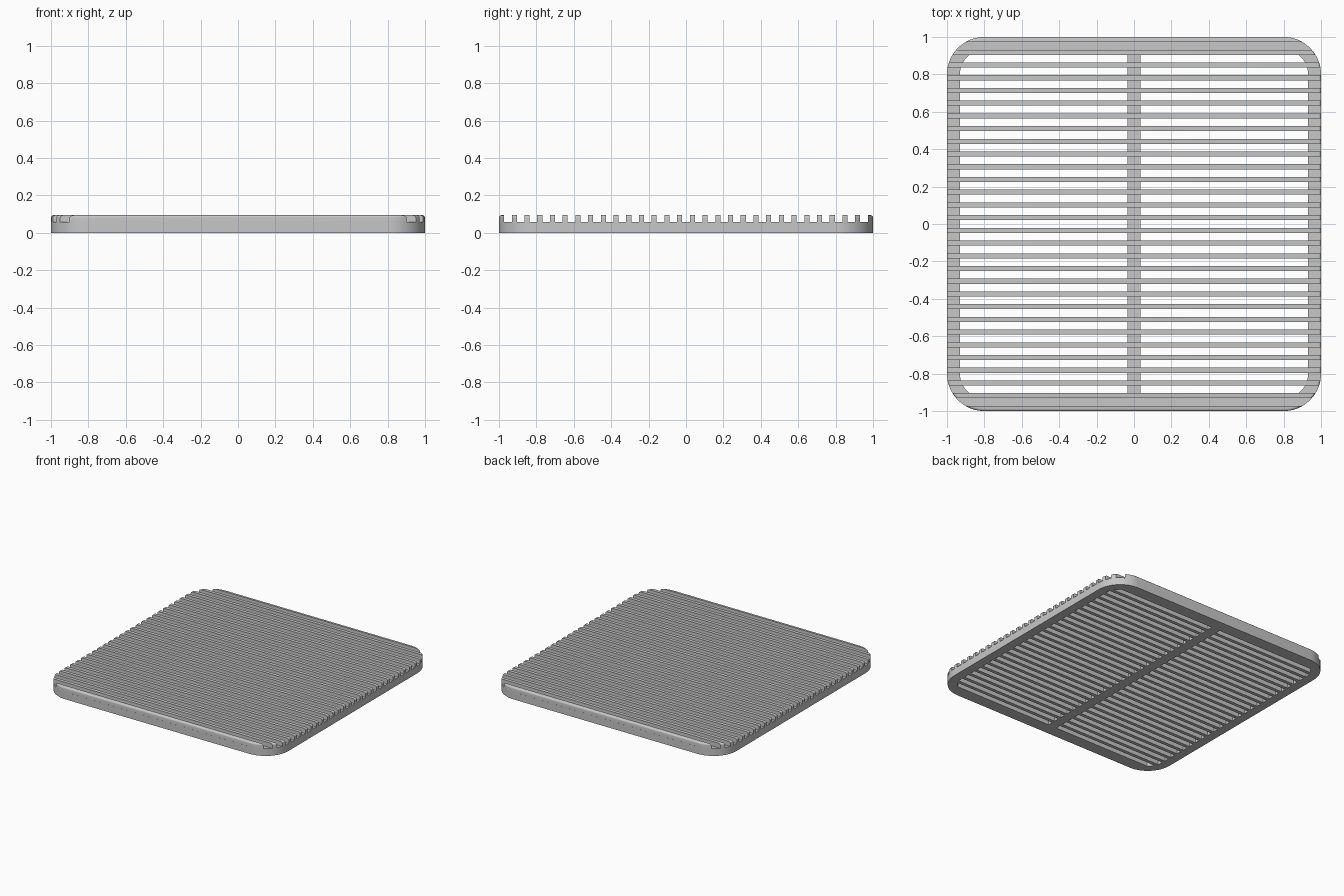
import bpy, bmesh, math
from mathutils import Matrix

if "Cube" in bpy.data.objects:
    bpy.data.objects.remove(bpy.data.objects["Cube"], do_unlink=True)

FRAME_TOP, TOP = 0.057, 0.094
CORNER = 0.8            # corner arc centre, in x and y
INNER = 0.931           # half size of the opening
PITCH, SLAT_W, EDGE_R = 0.068, 0.027, 0.013

grey = bpy.data.materials.new("light grey")
grey.use_nodes = True
grey.diffuse_color = (0.57, 0.57, 0.57, 1)
grey.node_tree.nodes["Principled BSDF"].inputs["Base Color"].default_value = (0.57, 0.57, 0.57, 1)


def finish(bm, name):
    bmesh.ops.remove_doubles(bm, verts=bm.verts, dist=1e-5)
    bmesh.ops.recalc_face_normals(bm, faces=bm.faces)
    mesh = bpy.data.meshes.new(name)
    bm.to_mesh(mesh)
    bm.free()
    mesh.materials.append(grey)
    obj = bpy.data.objects.new(name, mesh)
    bpy.context.collection.objects.link(obj)
    bpy.ops.object.select_all(action="DESELECT")
    obj.select_set(True)
    bpy.context.view_layer.objects.active = obj
    bpy.ops.object.shade_smooth_by_angle(angle=math.radians(35))


def bridge(bm, a, b):
    n = len(a)
    for i in range(n):
        j = (i + 1) % n
        bm.faces.new((a[i], a[j], b[j], b[i]))


def rounded_loop(bm, half, z, steps=14):
    """Rounded square around the shared corner centres."""
    r, loop = half - CORNER, []
    for q, (sx, sy) in enumerate(((1, 1), (-1, 1), (-1, -1), (1, -1))):
        for i in range(steps + 1):
            a = (q + i / steps) * math.pi / 2
            loop.append(bm.verts.new((sx * CORNER + r * math.cos(a),
                                      sy * CORNER + r * math.sin(a), z)))
    return loop


def half_width(y, inset):
    """Half width of the rounded outline at y, inset towards the middle."""
    r = 1 - CORNER - inset
    over = max(0, abs(y) - CORNER)
    return CORNER + math.sqrt(max(0, r * r - over * over))


# Rounded square frame
bm = bmesh.new()
loops = [rounded_loop(bm, half, z) for half, z in
         ((1, 0), (1, FRAME_TOP), (INNER, FRAME_TOP), (INNER, 0))]
for k in range(4):
    bridge(bm, loops[k], loops[(k + 1) % 4])
finish(bm, "frame")

# Middle support bar, one block in each gap between slats
bm = bmesh.new()
for k in range(-13, 14):
    place = Matrix.Translation((0, k * PITCH, FRAME_TOP / 2))
    size = Matrix.Diagonal((0.072, PITCH - SLAT_W, FRAME_TOP, 1))
    bmesh.ops.create_cube(bm, size=1, matrix=place @ size)
finish(bm, "middle_bar")

# Slats: a web filling the opening down to the floor, and a top that follows
# the outline with a rounded outer edge
web = [(0, 1 - INNER), (FRAME_TOP, 1 - INNER)]
cap = [(FRAME_TOP, 0)]
for i in range(6):
    a = i / 5 * math.pi / 2
    cap.append((TOP - EDGE_R + EDGE_R * math.sin(a), EDGE_R * (1 - math.cos(a))))


def slat(name, centre):
    side = math.copysign(1, centre)
    near = abs(centre) - SLAT_W / 2
    steps = 10 if near > CORNER else 2
    bm = bmesh.new()
    rings = []
    for z, inset in (web + cap if near < INNER else cap):
        far = min(near + SLAT_W, 1 - inset)
        ys = [near + (far - near) * math.sin(i / steps * math.pi / 2) for i in range(steps + 1)]
        pts = [(half_width(y, inset), y) for y in ys]
        pts += [(-x, y) for x, y in reversed(pts)]
        rings.append([bm.verts.new((x, side * y, z)) for x, y in pts])
    for a, b in zip(rings, rings[1:]):
        bridge(bm, a, b)
    bm.faces.new(rings[0])
    bm.faces.new(rings[-1])
    finish(bm, name)


for k in range(15):
    y = (k + 0.5) * PITCH
    slat(f"back_slat_{k + 1}", y)
    slat(f"front_slat_{k + 1}", -y)
